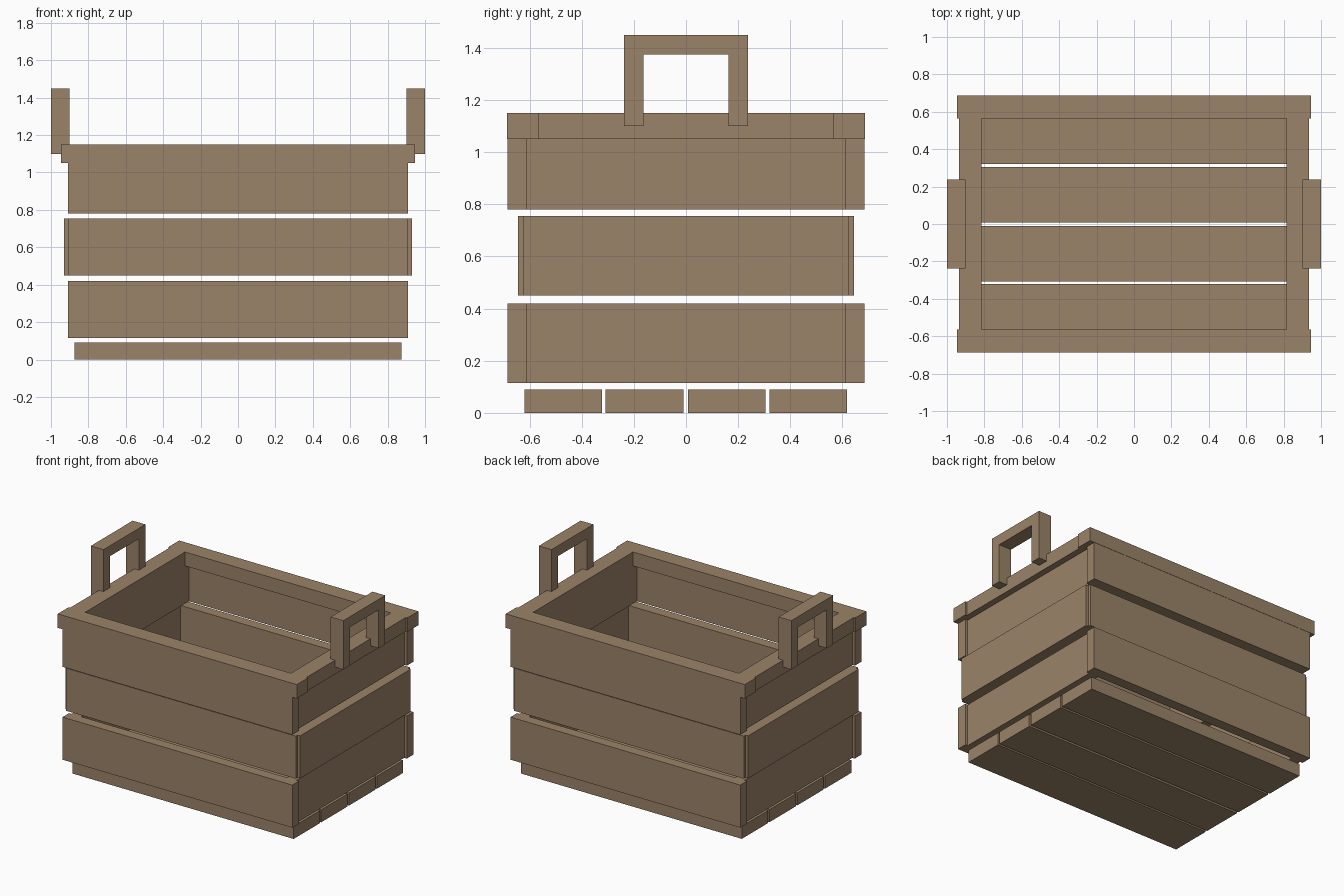
import bpy
import bmesh

if "Cube" in bpy.data.objects:
    bpy.data.objects.remove(bpy.data.objects["Cube"])

wood = bpy.data.materials.new("weathered_wood")
wood.diffuse_color = (0.328, 0.227, 0.138, 1.0)
wood.use_nodes = True
wood.node_tree.nodes["Principled BSDF"].inputs["Base Color"].default_value = wood.diffuse_color


def finish(name, bm):
    bmesh.ops.recalc_face_normals(bm, faces=bm.faces)
    mesh = bpy.data.meshes.new(name)
    bm.to_mesh(mesh)
    bm.free()
    mesh.materials.append(wood)
    obj = bpy.data.objects.new(name, mesh)
    bpy.context.collection.objects.link(obj)
    return obj


def box(name, x, y, z):
    """Board spanning the (min, max) range on each axis."""
    bm = bmesh.new()
    bmesh.ops.create_cube(bm, size=1.0)
    for v in bm.verts:
        for i, (lo, hi) in enumerate((x, y, z)):
            v.co[i] = hi if v.co[i] > 0 else lo
    return finish(name, bm)


def span(sign, a, b):
    return tuple(sorted((sign * a, sign * b)))


# Four floor planks with narrow gaps
for i, yc in enumerate((-0.471, -0.159, 0.156, 0.469)):
    box(f"floor_plank_{i + 1}", (-0.875, 0.875), (yc - 0.149, yc + 0.149), (0.0, 0.09))

# Wall rows: z range, long board y range, short board x range, short board half length
rows = {
    "lower": ((0.115, 0.42), (0.61, 0.685), (0.815, 0.89), 0.61),
    "middle": ((0.45, 0.755), (0.57, 0.645), (0.855, 0.93), 0.625),
    "upper": ((0.78, 1.05), (0.61, 0.685), (0.815, 0.89), 0.61),
}
for row, (z, long_y, short_x, half) in rows.items():
    for s, long_side, short_side in ((-1, "front", "left"), (1, "back", "right")):
        box(f"{row}_{long_side}_board", (-0.91, 0.91), span(s, *long_y), z)
        box(f"{row}_{short_side}_board", span(s, *short_x), (-half, half), z)

# Top rim rails
for s, long_side, short_side in ((-1, "front", "left"), (1, "back", "right")):
    box(f"{long_side}_rim_rail", (-0.947, 0.947), span(s, 0.565, 0.687), (1.05, 1.15))
    box(f"{short_side}_rim_rail", span(s, 0.815, 0.935), (-0.565, 0.565), (1.05, 1.15))


# Square arch handles, extruded from a U profile in y and z
def handle(name, s):
    half = [(0.237, 1.10), (0.237, 1.45), (0.163, 1.375), (0.163, 1.10)]
    outer, top, inner, foot = half
    profile = [(-outer[0], outer[1]), (-top[0], top[1]), top, outer,
               foot, inner, (-inner[0], inner[1]), (-foot[0], foot[1])]
    bm = bmesh.new()
    face = bm.faces.new([bm.verts.new((s * 0.9, y, z)) for y, z in profile])
    side = bmesh.ops.extrude_face_region(bm, geom=[face], use_keep_orig=True)
    moved = [g for g in side["geom"] if isinstance(g, bmesh.types.BMVert)]
    bmesh.ops.translate(bm, verts=moved, vec=(s * 0.1, 0, 0))
    finish(name, bm)


handle("left_handle", -1)
handle("right_handle", 1)
